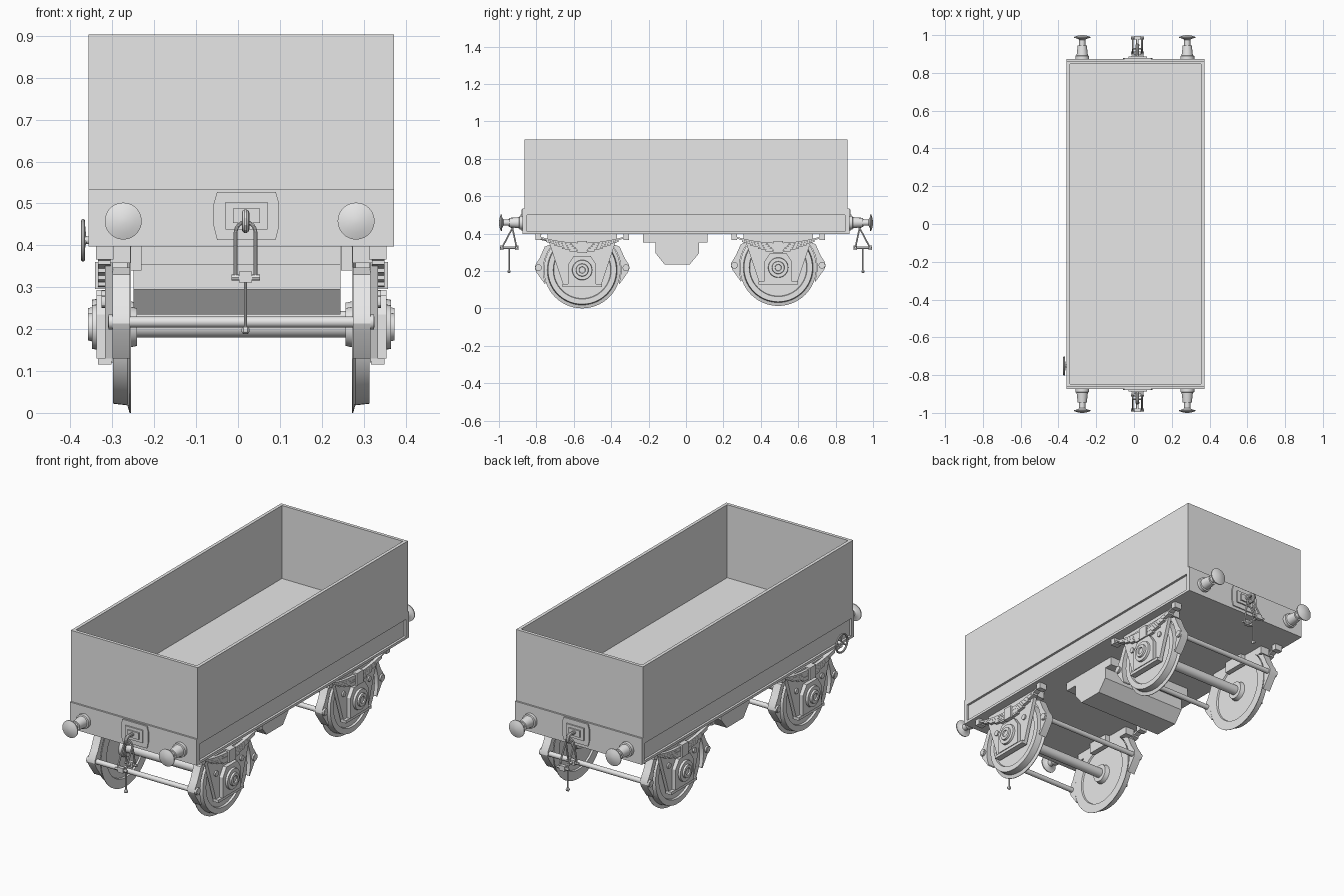
import bpy, bmesh, math
from mathutils import Vector

if "Cube" in bpy.data.objects:
    bpy.data.objects.remove(bpy.data.objects["Cube"])

grey = bpy.data.materials.new("plain_grey")
grey.use_nodes = True
grey.diffuse_color = (0.8, 0.8, 0.8, 1)
grey.node_tree.nodes["Principled BSDF"].inputs["Base Color"].default_value = (0.8, 0.8, 0.8, 1)

CX = 0.008          # centre line of the body
parts = []


def finish(name, bm):
    bmesh.ops.recalc_face_normals(bm, faces=bm.faces)
    mesh = bpy.data.meshes.new(name)
    bm.to_mesh(mesh)
    bm.free()
    mesh.materials.append(grey)
    obj = bpy.data.objects.new(name, mesh)
    bpy.context.collection.objects.link(obj)
    parts.append(obj)
    return obj


def prism(name, outline, a, b, axis="x"):
    """Outline in (y, z) pushed along x, or in (x, z) pushed along y."""
    bm = bmesh.new()
    place = (lambda p, t: (t, p[0], p[1])) if axis == "x" else (lambda p, t: (p[0], t, p[1]))
    ends = [[bm.verts.new(place(p, t)) for p in outline] for t in (a, b)]
    bm.faces.new(ends[0])
    bm.faces.new(ends[1])
    n = len(outline)
    for i in range(n):
        j = (i + 1) % n
        bm.faces.new((ends[0][i], ends[0][j], ends[1][j], ends[1][i]))
    return finish(name, bm)


def box(name, x0, x1, y0, y1, z0, z1):
    return prism(name, [(y0, z0), (y1, z0), (y1, z1), (y0, z1)], x0, x1)


def lathe(name, profile, origin, direction, sides=40):
    """Profile of (distance along direction, radius) turned round the direction."""
    bm = bmesh.new()
    d = Vector(direction)
    u = Vector((0, 0, 1))
    v = d.cross(u)
    rings = []
    for along, r in profile:
        ring = []
        for i in range(sides):
            a = math.tau * i / sides
            ring.append(bm.verts.new(Vector(origin) + d * along + (u * math.cos(a) + v * math.sin(a)) * r))
        rings.append(ring)
    for p, q in zip(rings, rings[1:]):
        for i in range(sides):
            j = (i + 1) % sides
            bm.faces.new((p[i], p[j], q[j], q[i]))
    bm.faces.new(rings[0])
    bm.faces.new(rings[-1])
    return finish(name, bm)


def tube(name, points, r):
    """Round bar following a path."""
    curve = bpy.data.curves.new(name, "CURVE")
    curve.dimensions = "3D"
    curve.bevel_depth = r
    curve.bevel_resolution = 3
    curve.use_fill_caps = True
    spline = curve.splines.new("POLY")
    spline.points.add(len(points) - 1)
    for pt, co in zip(spline.points, points):
        pt.co = (*co, 1)
    curve.materials.append(grey)
    obj = bpy.data.objects.new(name, curve)
    bpy.context.collection.objects.link(obj)
    bpy.ops.object.select_all(action="DESELECT")
    obj.select_set(True)
    bpy.context.view_layer.objects.active = obj
    bpy.ops.object.convert(target="MESH")
    parts.append(bpy.context.view_layer.objects.active)


# Open wagon body
X0, X1 = -0.357, 0.373
body = box("wagon_body", X0, X1, -0.864, 0.864, 0.5, 0.903)
bm = bmesh.new()
bm.from_mesh(body.data)
top = max(bm.faces, key=lambda f: f.calc_center_median().z)
bmesh.ops.inset_region(bm, faces=[top], thickness=0.024)
new = bmesh.ops.extrude_face_region(bm, geom=[top])["geom"]
bmesh.ops.translate(bm, vec=(0, 0, -0.38), verts=[g for g in new if isinstance(g, bmesh.types.BMVert)])
if top.is_valid:
    bm.faces.remove(top)
bm.to_mesh(body.data)
bm.free()

# Underframe
box("underframe", X0 + 0.012, X1 - 0.012, -0.86, 0.86, 0.397, 0.503)
box("lower_flange", X0, X1, -0.86, 0.86, 0.397, 0.41)

# Tank below the floor
box("tank_flange", -0.25, 0.245, -0.23, 0.115, 0.353, 0.398)
prism("tank", [(-0.163, 0.36), (-0.163, 0.295), (-0.115, 0.235), (0.02, 0.235), (0.07, 0.295), (0.07, 0.36)],
      -0.25, 0.245)

# Headstocks, buffers and couplings at both ends
for e, end in ((-1, "front"), (1, "back")):
    box(end + "_headstock", X0, X1, e * 0.85, e * 0.873, 0.397, 0.533)
    for bx, side in ((-0.274, "right"), (0.282, "left")):
        lathe(f"{end}_{side}_buffer",
              [(0.87, 0.037), (0.89, 0.037), (0.892, 0.03), (0.945, 0.024), (0.945, 0.016), (0.975, 0.016),
               (0.982, 0.026), (0.985, 0.044), (0.99, 0.044), (0.996, 0.028), (1.0, 0.008)],
              (bx, 0, 0.458), (0, e, 0))
    hx = 0.02
    prism(end + "_hook_plate",
          [(hx - 0.07, 0.413), (hx + 0.07, 0.413), (hx + 0.078, 0.445), (hx + 0.078, 0.5), (hx + 0.07, 0.528),
           (hx - 0.07, 0.528), (hx - 0.078, 0.5), (hx - 0.078, 0.445)], e * 0.87, e * 0.879, "y")
    box(end + "_hook_pad", hx - 0.05, hx + 0.05, e * 0.875, e * 0.886, 0.438, 0.503)
    box(end + "_hook_socket", hx - 0.032, hx + 0.032, e * 0.88, e * 0.893, 0.453, 0.488)
    hx = 0.018
    hook = [(hx, e * 0.885, 0.472)]
    for i in range(9):
        a = math.radians(110 - 32 * i)
        hook.append((hx, e * (0.928 + 0.02 * math.cos(a)), 0.458 + 0.02 * math.sin(a)))
    tube(end + "_hook", hook[:9], 0.009)
    # two shackles hang from the hook and spread to the ends of the screw
    for k, foot in enumerate((0.905, 0.985)):
        path = [(hx - 0.024, e * foot, 0.322)]
        for i in range(9):
            a = math.pi * (1 - i / 8)
            path.append((hx + 0.024 * math.cos(a), e * 0.928, 0.43 + 0.026 * math.sin(a)))
        path.append((hx + 0.024, e * foot, 0.322))
        tube(f"{end}_shackle_{k}", path, 0.0045)
        lathe(f"{end}_shackle_pin_{k}", [(-0.034, 0.007), (0.034, 0.007)], (hx, e * foot, 0.323), (1, 0, 0), 12)
        box(f"{end}_screw_nut_{k}", hx - 0.016, hx + 0.016, e * foot - 0.009, e * foot + 0.009, 0.311, 0.337)
    lathe(end + "_coupling_screw", [(0.9, 0.007), (0.992, 0.007)], (hx, 0, 0.324), (0, e, 0), 12)
    tube(end + "_tommy_bar", [(hx, e * 0.946, 0.33), (hx, e * 0.946, 0.2)], 0.004)
    lathe(end + "_tommy_weight", [(-0.01, 0.003), (-0.005, 0.009), (0.005, 0.009), (0.01, 0.003)],
          (hx, e * 0.946, 0.197), (1, 0, 0), 12)

# Wheelsets with axle guards, springs and brakes
for ay, az, end in ((-0.555, 0.205, "front"), (0.493, 0.218, "back")):
    lathe(end + "_axle", [(-0.27, 0.025), (0.27, 0.025)], (CX, ay, az), (1, 0, 0))
    for t in (-1, 1):
        lathe(f"{end}_brake_rod_{'front' if t < 0 else 'back'}",
              [(-0.318, 0.013), (0.318, 0.013)], (CX, ay + t * 0.234, az + 0.012), (1, 0, 0), 20)
    for s, side in ((-1, "right"), (1, "left")):
        tag = f"{end}_{side}_"
        hub, out = (CX, ay, az), (s, 0, 0)

        def plate(name, outline, a, b):
            prism(tag + name, [(ay + y, az + z) for y, z in outline], CX + s * a, CX + s * b)

        def block(name, a, b, y0, y1, z0, z1):
            box(tag + name, CX + s * a, CX + s * b, ay + y0, ay + y1, z0, z1)

        lathe(tag + "wheel",
              [(0.249, 0.045), (0.272, 0.05), (0.272, 0.155), (0.264, 0.158), (0.264, 0.205), (0.267, 0.205),
               (0.272, 0.187), (0.306, 0.183), (0.306, 0.155), (0.296, 0.152), (0.296, 0.055), (0.31, 0.05)],
              hub, out, 56)
        plate("axle_guard", [(-0.18, 0.155), (-0.1, -0.085), (0.1, -0.085), (0.18, 0.155)], 0.307, 0.326)
        block("guard_mount", 0.265, 0.318, -0.185, 0.185, 0.358, 0.398)
        block("inner_bracket", 0.238, 0.265, -0.06, 0.06, 0.34, 0.398)
        plate("axle_box", [(-0.075, -0.075), (0.075, -0.075), (0.075, 0.03), (0.045, 0.075),
                           (-0.045, 0.075), (-0.075, 0.03)], 0.32, 0.346)
        plate("axle_box_keep", [(-0.105, -0.09), (0.105, -0.09), (0.105, -0.075), (-0.105, -0.075)], 0.31, 0.342)
        lathe(tag + "axle_cover", [(0.34, 0.055), (0.357, 0.052), (0.357, 0.034), (0.366, 0.032), (0.366, 0.018),
                                   (0.36, 0.016)], hub, out, 32)
        for t in (-1, 1):
            where = "front_" if t < 0 else "back_"
            lathe(tag + where + "guard_bolt", [(0.32, 0.014), (0.334, 0.014)],
                  (CX, ay + t * 0.105, az + 0.06), out, 12)
            # brake shoe: outer corner points closed by an arc round the tyre
            shoe = [(0.155, 0.142), (0.2, 0.125), (0.228, 0.062), (0.25, 0.028), (0.253, 0.008), (0.245, -0.012),
                    (0.2, -0.075)]
            for i in range(8):
                a = math.radians(-20 + 8 * i)
                shoe.append((0.208 * math.cos(a), 0.208 * math.sin(a)))
            plate(where + "brake_shoe", [(t * y, z) for y, z in shoe], 0.266, 0.308)
            lathe(tag + where + "brake_pin", [(0.3, 0.018), (0.317, 0.018)],
                  (CX, ay + t * 0.234, az + 0.012), out, 16)
            block(where + "spring_hanger", 0.305, 0.347, t * 0.235 - 0.014, t * 0.235 + 0.014, 0.366, 0.4)
        # sagging leaf spring, each leaf shorter than the one above
        for leaf in range(5):
            half = 0.235 - 0.042 * leaf
            upper = []
            for i in range(13):
                y = half * (i / 6 - 1)
                upper.append((ay + y, 0.35 + 0.036 * (y / 0.235) ** 2 - 0.01 * leaf))
            lower = [(y, z - 0.0095) for y, z in reversed(upper)]
            prism(f"{tag}spring_leaf_{leaf}", upper + lower, CX + s * 0.312, CX + s * 0.342)
        block("spring_buckle", 0.308, 0.35, -0.026, 0.026, 0.296, 0.36)

# Brake handwheel on the right side
hy, hz = -0.752, 0.412
bpy.ops.mesh.primitive_torus_add(location=(-0.37, hy, hz), rotation=(0, math.pi / 2, 0), major_radius=0.046,
                                 minor_radius=0.005, major_segments=32, minor_segments=8)
wheel = bpy.context.object
wheel.name = "handwheel_rim"
wheel.data.materials.append(grey)
parts.append(wheel)
for k in range(3):
    a = math.radians(90 + 120 * k)
    tube(f"handwheel_spoke_{k}", [(-0.365, hy, hz),
                                  (-0.37, hy + 0.046 * math.cos(a), hz + 0.046 * math.sin(a))], 0.004)
lathe("handwheel_shaft", [(0, 0.009), (0.03, 0.009)], (-0.37, hy, hz), (1, 0, 0), 16)

# Smooth round parts, keep edges crisp
bpy.ops.object.select_all(action="DESELECT")
for obj in parts:
    obj.select_set(True)
bpy.context.view_layer.objects.active = parts[0]
bpy.ops.object.shade_smooth_by_angle(angle=math.radians(30))
